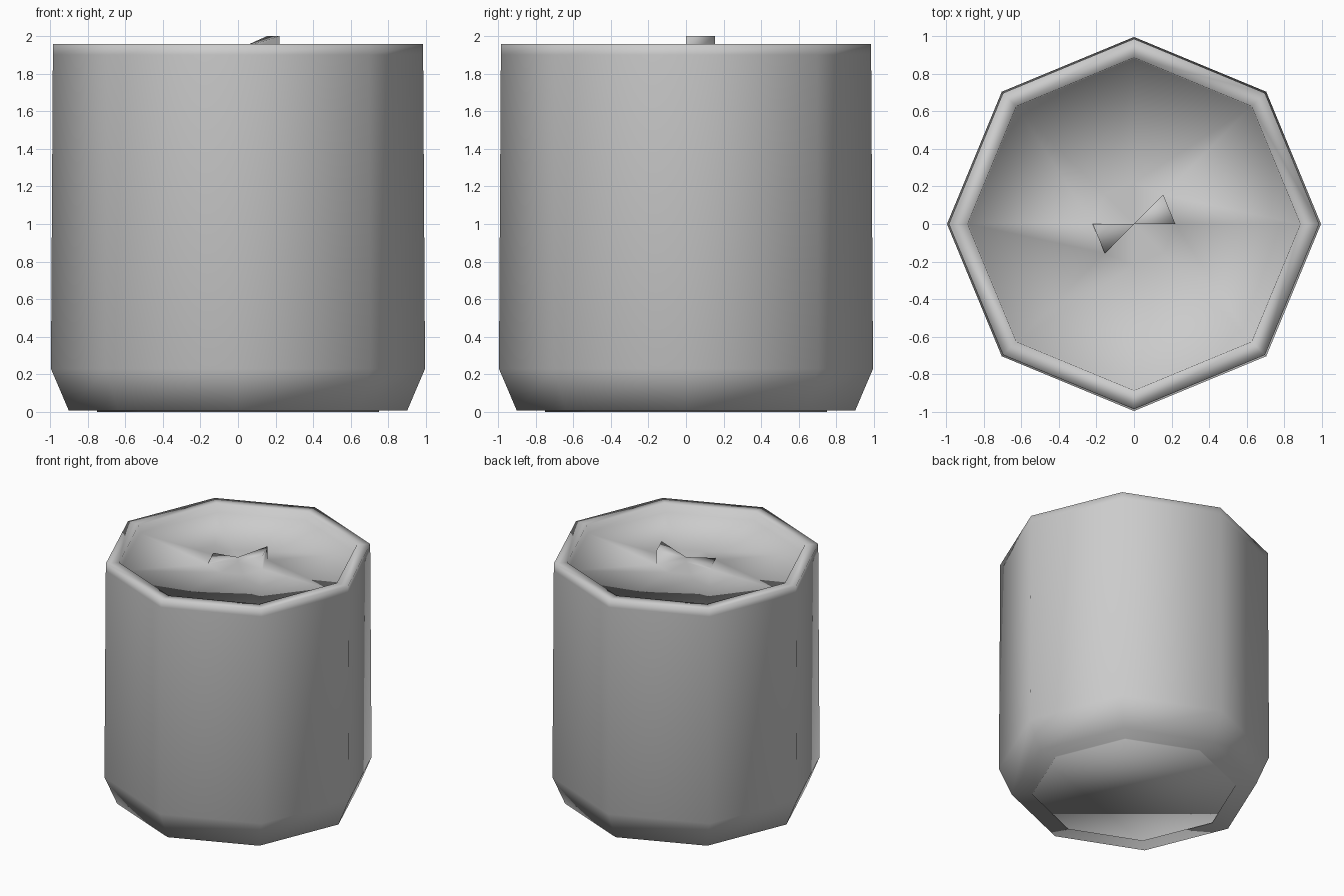
import bpy
import bmesh
import math

SIDES = 8
LID_Z = 1.89

cube = bpy.data.objects.get("Cube")
if cube:
    bpy.data.objects.remove(cube, do_unlink=True)

# Single plain metal colour
metal = bpy.data.materials.new("grey_metal")
metal.use_nodes = True
colour = (0.6, 0.6, 0.6, 1)
metal.diffuse_color = colour
metal.node_tree.nodes["Principled BSDF"].inputs["Base Color"].default_value = colour

bm = bmesh.new()


def ring(radius, z):
    turns = [math.tau * i / SIDES for i in range(SIDES)]
    return [bm.verts.new((radius * math.cos(a), radius * math.sin(a), z)) for a in turns]


# Can body: raised base disc, foot, wall, rolled rim, recess and lid
profile = [(0.75, 0.0), (0.75, 0.007), (0.9, 0.007), (0.995, 0.23), (0.985, 1.9),
           (0.985, 1.957), (0.885, 1.957), (0.88, LID_Z), (0.22, LID_Z)]
rings = [ring(r, z) for r, z in profile]
for low, high in zip(rings, rings[1:]):
    for i in range(SIDES):
        j = (i + 1) % SIDES
        bm.faces.new((low[i], low[j], high[j], high[i]))
bm.faces.new(rings[0][::-1])

# Lid centre, with two opposite sectors lifted into a tilted pull tab
lid = rings[-1]
centre = bm.verts.new((0, 0, LID_Z))
tab_centre = bm.verts.new((0, 0, 1.93))
tip_heights = {0: 2.0, SIDES // 2: 1.905}
for i in range(SIDES):
    a, b = lid[i], lid[(i + 1) % SIDES]
    if i not in tip_heights:
        bm.faces.new((a, b, centre))
        continue
    tip_a, tip_b = [bm.verts.new((v.co.x, v.co.y, tip_heights[i])) for v in (a, b)]
    bm.faces.new((tab_centre, tip_a, tip_b))
    bm.faces.new((a, b, tip_b, tip_a))
    bm.faces.new((centre, a, tip_a, tab_centre))
    bm.faces.new((b, centre, tab_centre, tip_b))

mesh = bpy.data.meshes.new("can_body")
bm.to_mesh(mesh)
bm.free()
mesh.materials.append(metal)
mesh.shade_smooth()
can = bpy.data.objects.new("can_body", mesh)
bpy.context.collection.objects.link(can)
